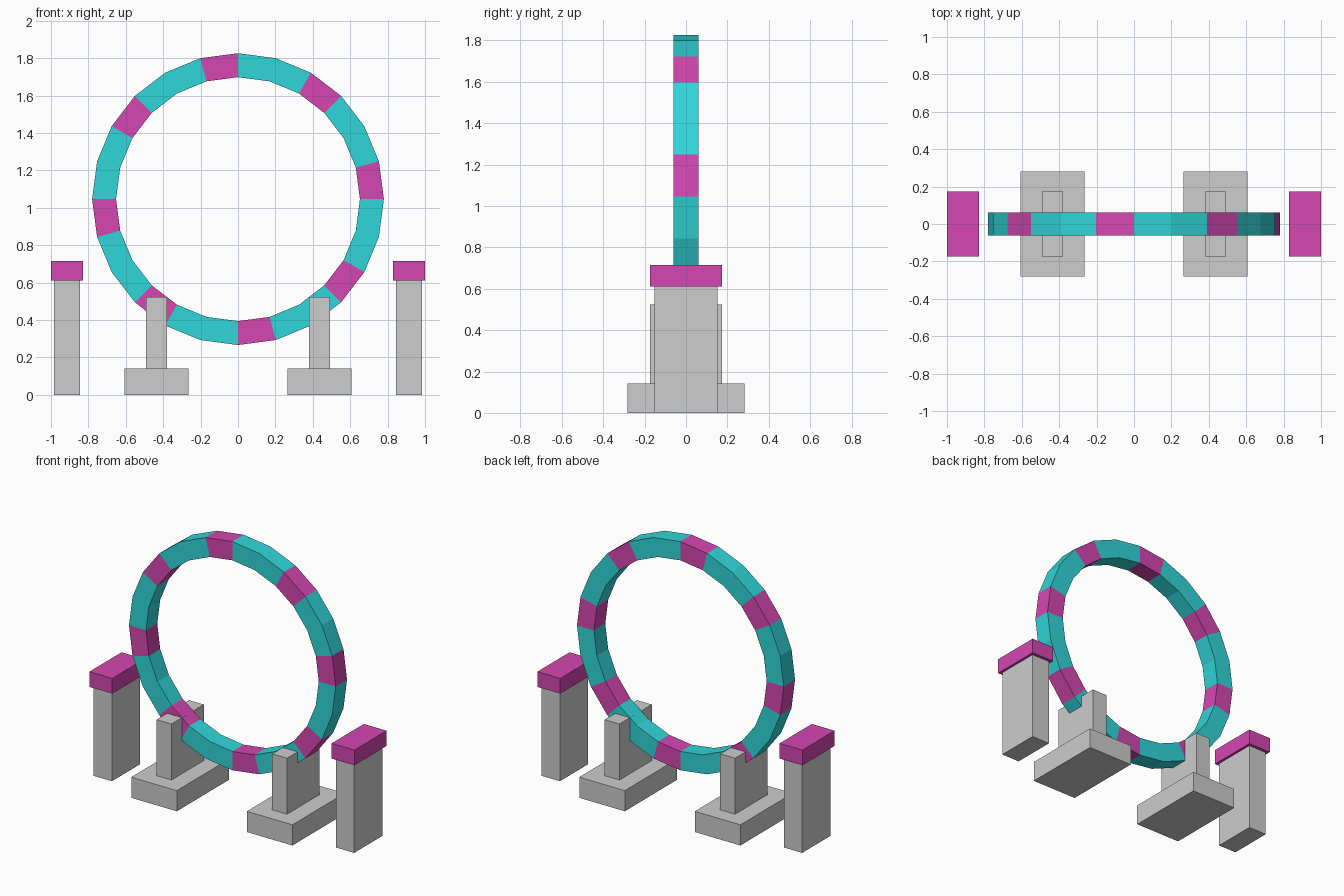
import bpy
import bmesh
from math import sin, cos, tau

if "Cube" in bpy.data.objects:
    bpy.data.objects.remove(bpy.data.objects["Cube"], do_unlink=True)


def make_material(name, rgb):
    mat = bpy.data.materials.new(name)
    mat.use_nodes = True
    mat.diffuse_color = (*rgb, 1)
    mat.node_tree.nodes["Principled BSDF"].inputs["Base Color"].default_value = (*rgb, 1)
    return mat


CYAN = make_material("cyan", (0.03, 0.67, 0.69))
MAGENTA = make_material("magenta", (0.66, 0.063, 0.44))
GREY = make_material("light grey", (0.61, 0.61, 0.61))


def add_object(name, bm, materials):
    bmesh.ops.recalc_face_normals(bm, faces=bm.faces)
    mesh = bpy.data.meshes.new(name)
    bm.to_mesh(mesh)
    bm.free()
    for mat in materials:
        mesh.materials.append(mat)
    obj = bpy.data.objects.new(name, mesh)
    bpy.context.collection.objects.link(obj)


def box(name, x, width, depth, bottom, top, mat):
    bm = bmesh.new()
    bmesh.ops.create_cube(bm, size=1)
    bmesh.ops.scale(bm, vec=(width, depth, top - bottom), verts=bm.verts)
    bmesh.ops.translate(bm, vec=(x, 0, (top + bottom) / 2), verts=bm.verts)
    add_object(name, bm, [mat])


def ring(name, segments, outer, inner, half_depth, height):
    bm = bmesh.new()
    section = [(outer, -half_depth), (outer, half_depth),
               (inner, half_depth), (inner, -half_depth)]
    loops = []
    for i in range(segments):
        a = tau * i / segments
        loops.append([bm.verts.new((r * sin(a), y, height + r * cos(a)))
                      for r, y in section])
    for i in range(segments):
        here, there = loops[i], loops[(i + 1) % segments]
        for j in range(4):
            k = (j + 1) % 4
            face = bm.faces.new((here[j], here[k], there[k], there[j]))
            # every third segment is a magenta band
            face.material_index = 1 if i % 3 == 2 else 0
    add_object(name, bm, [CYAN, MAGENTA])


# Upright striped hoop
ring("hoop", 24, 0.78, 0.652, 0.061, 1.046)

# Mirrored supports and side pillars
for side, s in (("left", 1), ("right", -1)):
    box(f"{side}_support_foot", s * 0.436, 0.344, 0.564, 0, 0.141, GREY)
    box(f"{side}_support_post", s * 0.436, 0.112, 0.348, 0.141, 0.523, GREY)
    box(f"{side}_pillar", s * 0.914, 0.138, 0.304, 0, 0.61, GREY)
    box(f"{side}_pillar_cap", s * 0.914, 0.172, 0.346, 0.61, 0.714, MAGENTA)
